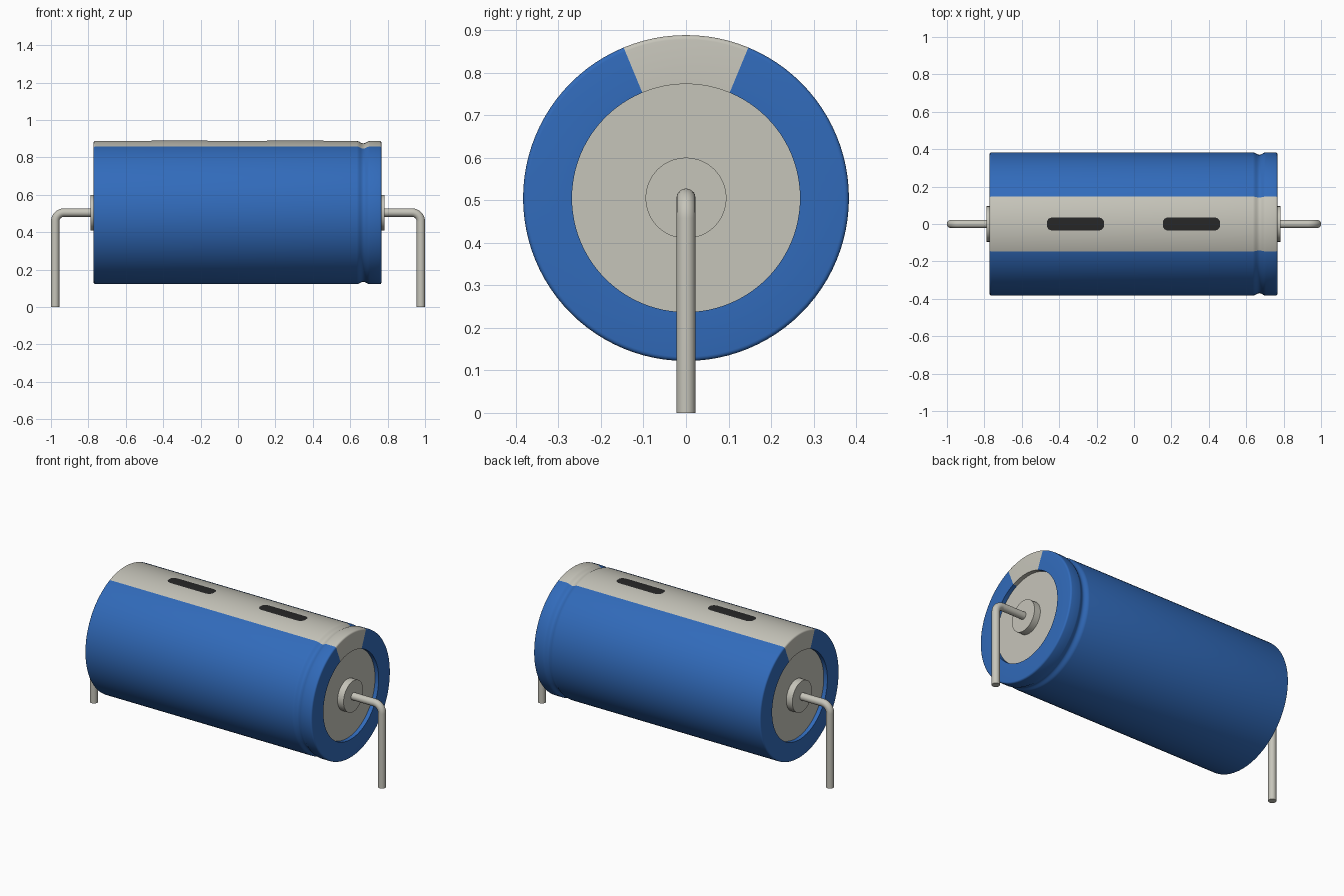
import bpy, bmesh, math
from mathutils import Vector

cube = bpy.data.objects.get("Cube")
if cube:
    bpy.data.objects.remove(cube, do_unlink=True)

AXIS_Z = 0.505      # height of the can's axis
RADIUS = 0.383
LEFT_END, RIGHT_END = 0.767, -0.772
SEGMENTS = 96
STRIPE_HALF = math.radians(22.5)


def material(name, colour, roughness=0.5):
    m = bpy.data.materials.new(name)
    m.use_nodes = True
    m.diffuse_color = (*colour, 1)
    bsdf = m.node_tree.nodes["Principled BSDF"]
    bsdf.inputs["Base Color"].default_value = (*colour, 1)
    bsdf.inputs["Roughness"].default_value = roughness
    return m


blue = material("sleeve blue", (0.031, 0.147, 0.497))
grey = material("warm grey", (0.565, 0.555, 0.49))
black = material("mark black", (0.02, 0.02, 0.02))


def finish(obj, angle=35):
    bpy.ops.object.select_all(action="DESELECT")
    obj.select_set(True)
    bpy.context.view_layer.objects.active = obj
    bpy.ops.object.shade_smooth_by_angle(angle=math.radians(angle))


def add_object(name, bm, mats):
    mesh = bpy.data.meshes.new(name)
    bm.to_mesh(mesh)
    bm.free()
    for m in mats:
        mesh.materials.append(m)
    obj = bpy.data.objects.new(name, mesh)
    bpy.context.collection.objects.link(obj)
    finish(obj)
    return obj


def lathe(name, profile, mats, segments=SEGMENTS):
    """Spin an (x, radius) profile round the can's axis."""
    bm = bmesh.new()
    verts = [bm.verts.new((x, 0, AXIS_Z + r)) for x, r in profile]
    edges = [bm.edges.new(pair) for pair in zip(verts, verts[1:])]
    bmesh.ops.spin(bm, geom=verts + edges, cent=(0, 0, AXIS_Z), axis=(1, 0, 0),
                   angle=math.tau, steps=segments, use_duplicate=False)
    bmesh.ops.remove_doubles(bm, verts=bm.verts, dist=1e-5)
    bmesh.ops.recalc_face_normals(bm, faces=bm.faces)
    return add_object(name, bm, mats)


# Sleeve: rounded rims, a crimped groove near the left end, recessed ends
RIM, INNER, DEPTH = 0.010, 0.268, 0.025
profile = [(RIGHT_END + DEPTH, INNER), (RIGHT_END, INNER)]
for i in range(5):
    a = math.pi / 2 * i / 4
    profile.append((RIGHT_END + RIM * (1 - math.cos(a)),
                    RADIUS - RIM * (1 - math.sin(a))))
for i in range(13):
    t = i / 12
    profile.append((0.635 + 0.07 * t,
                    RADIUS - 0.013 * math.sin(math.pi * t) ** 2))
for i in range(5):
    a = math.pi / 2 * i / 4
    profile.append((LEFT_END - RIM * (1 - math.sin(a)),
                    RADIUS - RIM * (1 - math.cos(a))))
profile += [(LEFT_END, INNER), (LEFT_END - DEPTH, INNER)]
sleeve = lathe("sleeve", profile, [blue, grey])

# Grey stripe along the top of the sleeve
for p in sleeve.data.polygons:
    c = p.center
    if abs(math.atan2(c.y, c.z - AXIS_Z)) < STRIPE_HALF:
        p.material_index = 1

# Dark dashes curved over the stripe
for name, x_mid in (("right_dash", -0.313), ("left_dash", 0.307)):
    bm = bmesh.new()
    half_w, half_l, corner = 0.036, 0.153, 0.03
    r = RADIUS + 0.0015
    rows = []
    for i in range(17):
        y = half_w * (2 * i / 16 - 1)
        over = max(0, abs(y) - (half_w - corner))
        h = half_l - corner + math.sqrt(max(0, corner ** 2 - over ** 2))
        z = AXIS_Z + math.sqrt(r * r - y * y)
        rows.append([bm.verts.new((x_mid + s * h, y, z)) for s in (-1, 1)])
    for a, b in zip(rows, rows[1:]):
        bm.faces.new((a[0], a[1], b[1], b[0]))
    add_object(name, bm, [black])

# End discs, collars and bent wire leads
LEAD_R, LEAD_X, BEND = 0.0225, 0.9775, 0.048
for side, s, end in (("left", 1, LEFT_END), ("right", -1, RIGHT_END)):
    face = end - s * DEPTH
    lathe(side + "_end_disc", [(face, 0), (face, INNER + 0.001),
                               (face - s * 0.02, INNER + 0.001),
                               (face - s * 0.02, 0)], [grey])
    tip = end + s * 0.016
    lathe(side + "_collar", [(face - s * 0.005, 0), (face - s * 0.005, 0.095),
                             (tip, 0.095), (tip, 0)], [grey], 64)

    path = [Vector((s * 0.75, 0, AXIS_Z))]
    for i in range(13):
        a = math.pi / 2 * i / 12
        path.append(Vector((s * (LEAD_X - BEND + BEND * math.sin(a)), 0,
                            AXIS_Z - BEND + BEND * math.cos(a))))
    path.append(Vector((s * LEAD_X, 0, 0)))
    curve = bpy.data.curves.new(side + "_lead", "CURVE")
    curve.dimensions = "3D"
    curve.bevel_depth = LEAD_R
    curve.bevel_resolution = 6
    curve.use_fill_caps = True
    spline = curve.splines.new("POLY")
    spline.points.add(len(path) - 1)
    for point, co in zip(spline.points, path):
        point.co = (*co, 1)
    curve.materials.append(grey)
    lead = bpy.data.objects.new(side + "_lead", curve)
    bpy.context.collection.objects.link(lead)
    bpy.ops.object.select_all(action="DESELECT")
    lead.select_set(True)
    bpy.context.view_layer.objects.active = lead
    bpy.ops.object.convert(target="MESH")
    finish(bpy.context.view_layer.objects.active)
